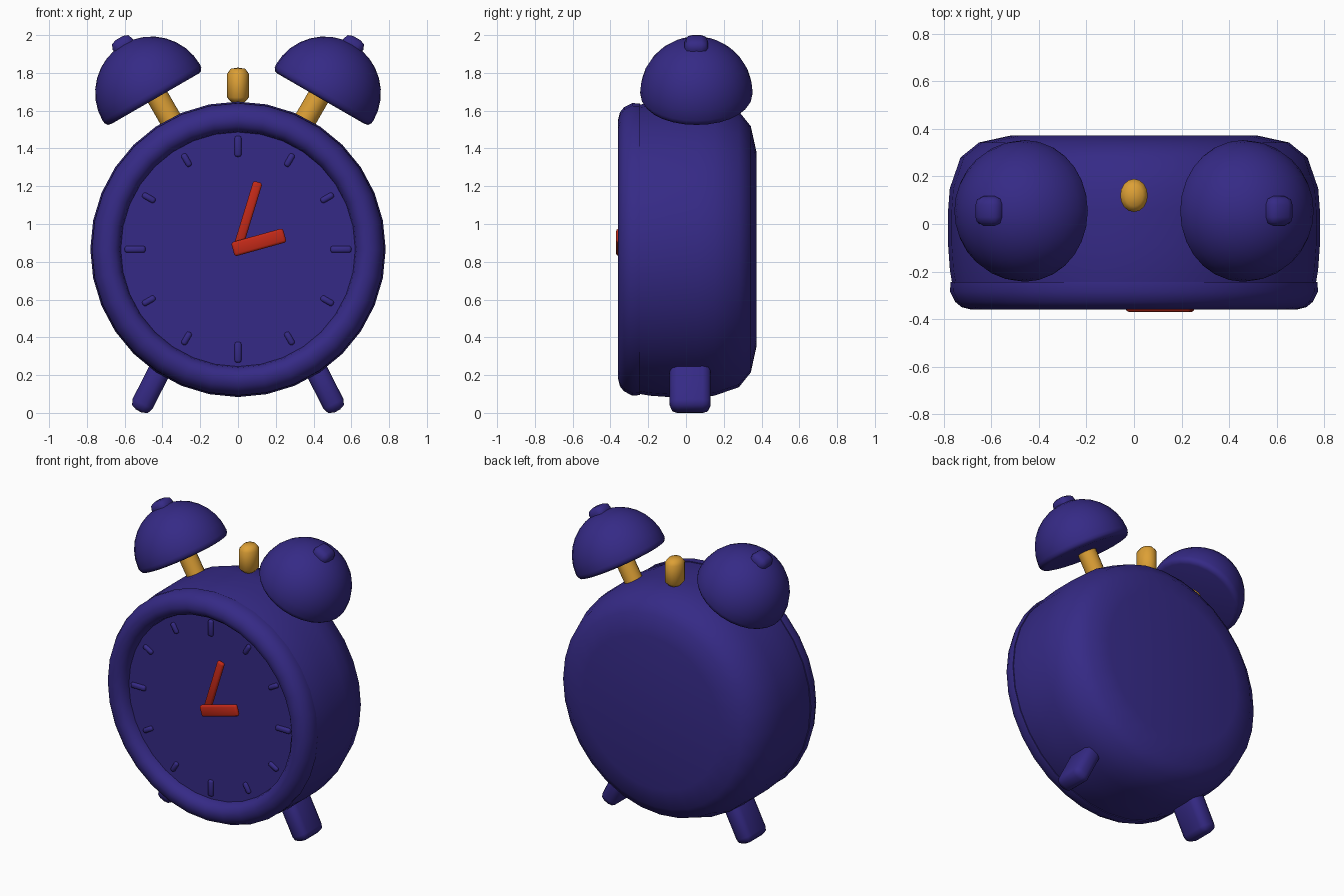
import bpy, bmesh, math
from mathutils import Vector, Matrix

cube = bpy.data.objects.get("Cube")
if cube:
    bpy.data.objects.remove(cube, do_unlink=True)


def material(name, rgb):
    m = bpy.data.materials.new(name)
    m.use_nodes = True
    m.diffuse_color = (*rgb, 1)
    m.node_tree.nodes["Principled BSDF"].inputs["Base Color"].default_value = (*rgb, 1)
    return m


blue = material("indigo enamel", (0.036, 0.023, 0.238))
gold = material("brass", (0.72, 0.35, 0.036))
red = material("red hands", (0.54, 0.022, 0.009))


def finish(name, bm, mat, matrix, angle):
    bmesh.ops.recalc_face_normals(bm, faces=bm.faces)
    mesh = bpy.data.meshes.new(name)
    bm.to_mesh(mesh)
    bm.free()
    ob = bpy.data.objects.new(name, mesh)
    bpy.context.collection.objects.link(ob)
    mesh.materials.append(mat)
    ob.matrix_world = matrix
    bpy.ops.object.select_all(action='DESELECT')
    ob.select_set(True)
    bpy.context.view_layer.objects.active = ob
    bpy.ops.object.shade_smooth_by_angle(angle=math.radians(angle))


def lathe(name, profile, mat, loc, axis, segs=32, squash=1.0, angle=45):
    """Turn (radius, height) points around an axis; zero radii become poles."""
    bm = bmesh.new()
    rings = []
    for r, h in profile:
        if r == 0:
            rings.append([bm.verts.new((0, 0, h))] * segs)
        else:
            turns = [2 * math.pi * i / segs for i in range(segs)]
            rings.append([bm.verts.new((r * math.cos(a), r * squash * math.sin(a), h))
                          for a in turns])
    for low, high in zip(rings, rings[1:]):
        for i in range(segs):
            j = (i + 1) % segs
            bm.faces.new(dict.fromkeys((low[i], low[j], high[j], high[i])))
    turn = Vector((0, 0, 1)).rotation_difference(Vector(axis)).to_matrix().to_4x4()
    finish(name, bm, mat, Matrix.Translation(loc) @ turn, angle)


def block(name, size, mat, loc, tilt, bevel):
    """Rounded box turned by tilt in the front plane."""
    bm = bmesh.new()
    bmesh.ops.create_cube(bm, size=1)
    bmesh.ops.scale(bm, vec=size, verts=bm.verts)
    bmesh.ops.bevel(bm, geom=bm.edges[:], offset=bevel, segments=2,
                    profile=0.5, affect='EDGES')
    finish(name, bm, mat, Matrix.Translation(loc) @ Matrix.Rotation(tilt, 4, 'Y'), 50)


# Case, bezel and dial share one axis pointing backwards
CENTRE = Vector((0, 0, 0.866))
BACK = (0, 1, 0)
lathe("case", [(0, -0.25), (0.765, -0.25), (0.775, -0.19), (0.782, -0.09), (0.782, 0.06),
               (0.775, 0.15), (0.73, 0.28), (0.652, 0.343), (0.515, 0.373), (0, 0.373)],
      blue, CENTRE, BACK, 32, angle=50)
lathe("bezel", [(0.62, -0.243), (0.772, -0.243), (0.774, -0.285), (0.752, -0.328),
                (0.725, -0.35), (0.685, -0.36), (0.65, -0.348), (0.627, -0.32),
                (0.62, -0.285), (0.62, -0.243)],
      blue, CENTRE, BACK, 32, angle=50)
lathe("dial", [(0, -0.288), (0.635, -0.288), (0.635, -0.24), (0, -0.24)], blue, CENTRE, BACK)

# Hour marks
for hour in range(12):
    a = math.radians(30 * hour)
    length, width = (0.11, 0.036) if hour % 3 == 0 else (0.075, 0.032)
    spot = CENTRE + Vector((0.545 * math.sin(a), -0.29, 0.545 * math.cos(a)))
    block(f"hour_mark_{hour}", (width, 0.03, length), blue, spot, a, 0.012)

# Hands
block("minute_hand", (0.05, 0.03, 0.36), red, (0.053, -0.33, 1.05), math.radians(17), 0.012)
block("hour_hand", (0.077, 0.03, 0.285), red, (0.11, -0.355, 0.903), math.radians(74.5), 0.013)

# Striker between the bells
lathe("striker", [(0, 1.64), (0.036, 1.645), (0.058, 1.67), (0.058, 1.795), (0.038, 1.822),
                  (0, 1.828)], gold, (0, 0.12, 0), (0, 0, 1), 16, 1.2, 60)

# Bells, stems, knobs and legs on both sides
BELL = 0.298
dome = [(0, -0.02), (0.265, -0.02), (0.285, -0.015), (0.295, 0.0)]
dome += [(BELL * math.cos(t), 0.017 + BELL * math.sin(t))
         for t in (math.pi / 2 * k / 8 for k in range(8))] + [(0, 0.017 + BELL)]
lean = math.radians(30)
for side, s in (("left", 1), ("right", -1)):
    axis = Vector((s * math.sin(lean), 0, math.cos(lean)))
    base = Vector((s * 0.45, 0.055, 1.68))
    lathe(f"{side}_bell", dome, blue, base, axis, 28, angle=60)
    lathe(f"{side}_bell_stem", [(0, -0.2), (0.059, -0.2), (0.059, 0.05), (0, 0.05)],
          gold, base - Vector((s * 0.02, 0, 0)), axis, 16)
    block(f"{side}_bell_knob", (0.12, 0.124, 0.11), blue,
          base + axis * 0.296 + Vector((s * 0.004, 0, 0)), s * lean, 0.036)
    block(f"{side}_leg", (0.118, 0.217, 0.36), blue, (s * 0.443, 0.022, 0.17),
          -s * math.radians(27), 0.042)
